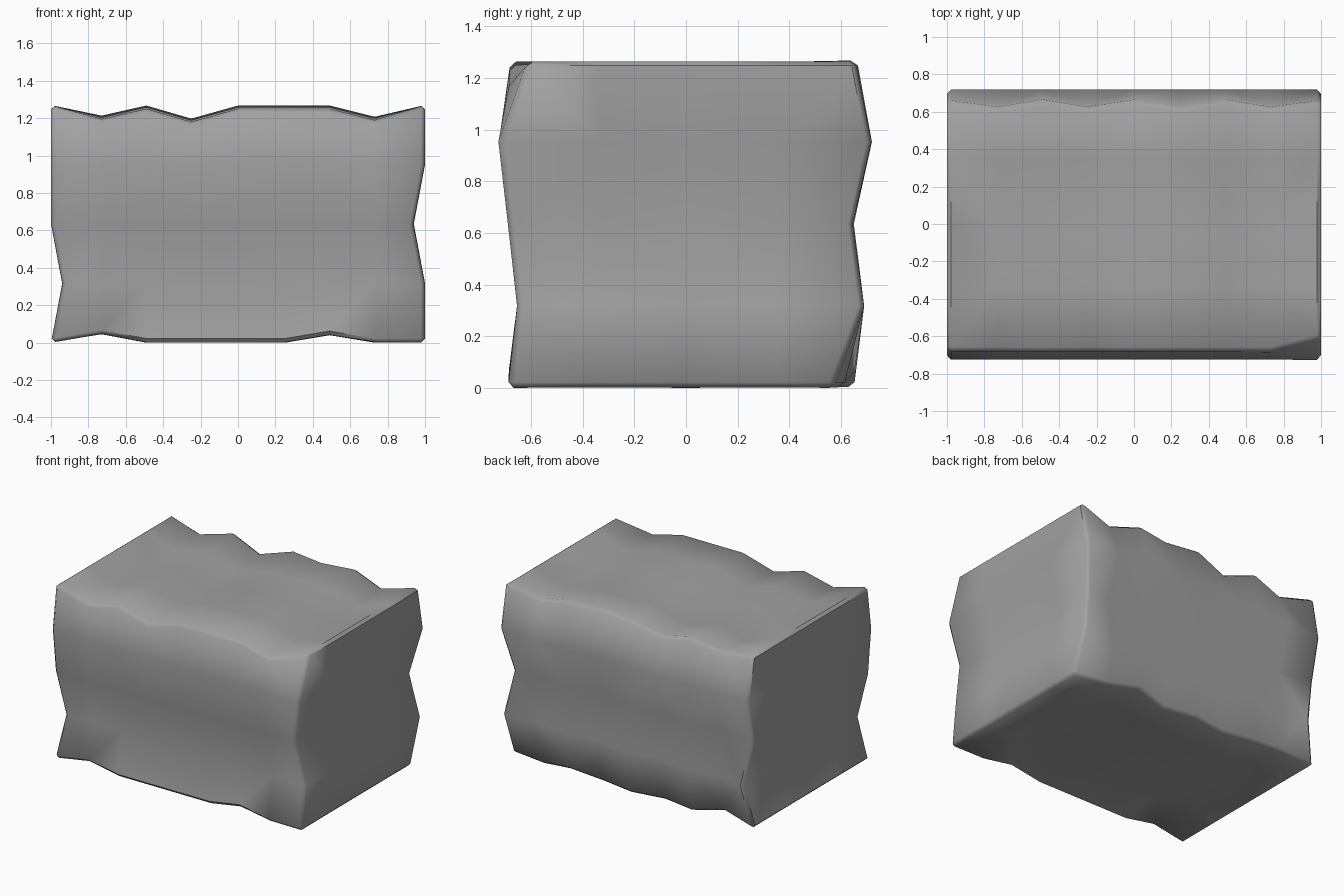
import bpy, bmesh, math
from mathutils import Vector

if "Cube" in bpy.data.objects:
    bpy.data.objects.remove(bpy.data.objects["Cube"])

NX, NY, NZ = 8, 4, 4

# Row / column profiles of each side of the block
front_y = [-.69, -.655, -.69, -.725, -.68]
back_y = [.65, .69, .65, .72, .66]
right_x = [1, 1, .94, 1, 1]
left_x = [-1, -.94, -1, -1, -1]
top_x = [1.27, 1.215, 1.27, 1.20, 1.27, 1.27, 1.27, 1.21, 1.27]
bottom_x = [0, .045, 0, 0, 0, 0, .04, 0, 0]
top_dip = [.02, .01, .02, .03, .0]
bottom_dip = [.0, .03, .0, .03, .0]
x_cols = [-1, -.73, -.49, -.25, 0, .25, .49, .73, 1]


def place(i, j, k):
    """Position of one grid point on the dented block."""
    x, y, z = x_cols[i], -.68 + 1.36 * j / NY, 1.27 * k / NZ
    odd_i, odd_j = i % 2, j % 2
    inner = 0 < i < NX
    if i == 0:
        x = left_x[k] + (.02 * odd_j if k in (1, 2) else 0)
    if i == NX:
        x = right_x[k] - (.025 * odd_j if k in (1, 2) else 0)
    if j == 0:
        y = front_y[k] + (.015 if inner and k == 1 else 0)
    if j == NY:
        y = back_y[k] - (.04 * odd_i if k != 3 else 0)
    if k == 0:
        z = bottom_x[i] + (bottom_dip[j] if inner else 0)
    if k == NZ:
        z = top_x[i] - (top_dip[j] if inner else 0)
    # two knocked-in corners
    if (i, j, k) == (NX, 0, NZ):
        y = -.61
    if (i, j, k) == (NX, NY, 0):
        y = .57
    return Vector((x, y, z))


# Rough stone block as one closed grid box
bm = bmesh.new()
cache = {}


def vert(p):
    if p not in cache:
        cache[p] = bm.verts.new(place(*p))
    return cache[p]


def side(a, b, c, fixed, size):
    """Grid of quads across axes a, b at a fixed index on axis c."""
    for u in range(size[a]):
        for v in range(size[b]):
            quad = []
            for du, dv in ((0, 0), (1, 0), (1, 1), (0, 1)):
                p = [0, 0, 0]
                p[a], p[b], p[c] = u + du, v + dv, fixed
                quad.append(vert(tuple(p)))
            bm.faces.new(quad)


size = (NX, NY, NZ)
for a, b, c in ((0, 1, 2), (1, 2, 0), (0, 2, 1)):
    for fixed in (0, size[c]):
        side(a, b, c, fixed, size)
bmesh.ops.recalc_face_normals(bm, faces=bm.faces)

# Small chamfer along the twelve box edges
edges = [e for e in bm.edges if e.calc_face_angle(0) > math.radians(50)]
bmesh.ops.bevel(bm, geom=edges, offset=.022, segments=1, affect='EDGES',
                clamp_overlap=True)
bmesh.ops.triangulate(bm, faces=bm.faces)

me = bpy.data.meshes.new("stone_block")
bm.to_mesh(me)
bm.free()

# Dark grey stone
stone = bpy.data.materials.new("stone")
stone.diffuse_color = (.36, .36, .36, 1)
stone.use_nodes = True
stone.node_tree.nodes["Principled BSDF"].inputs["Base Color"].default_value = stone.diffuse_color
me.materials.append(stone)

block = bpy.data.objects.new("stone_block", me)
bpy.context.collection.objects.link(block)
bpy.context.view_layer.objects.active = block
block.select_set(True)
bpy.ops.object.shade_smooth_by_angle(angle=math.radians(50))
